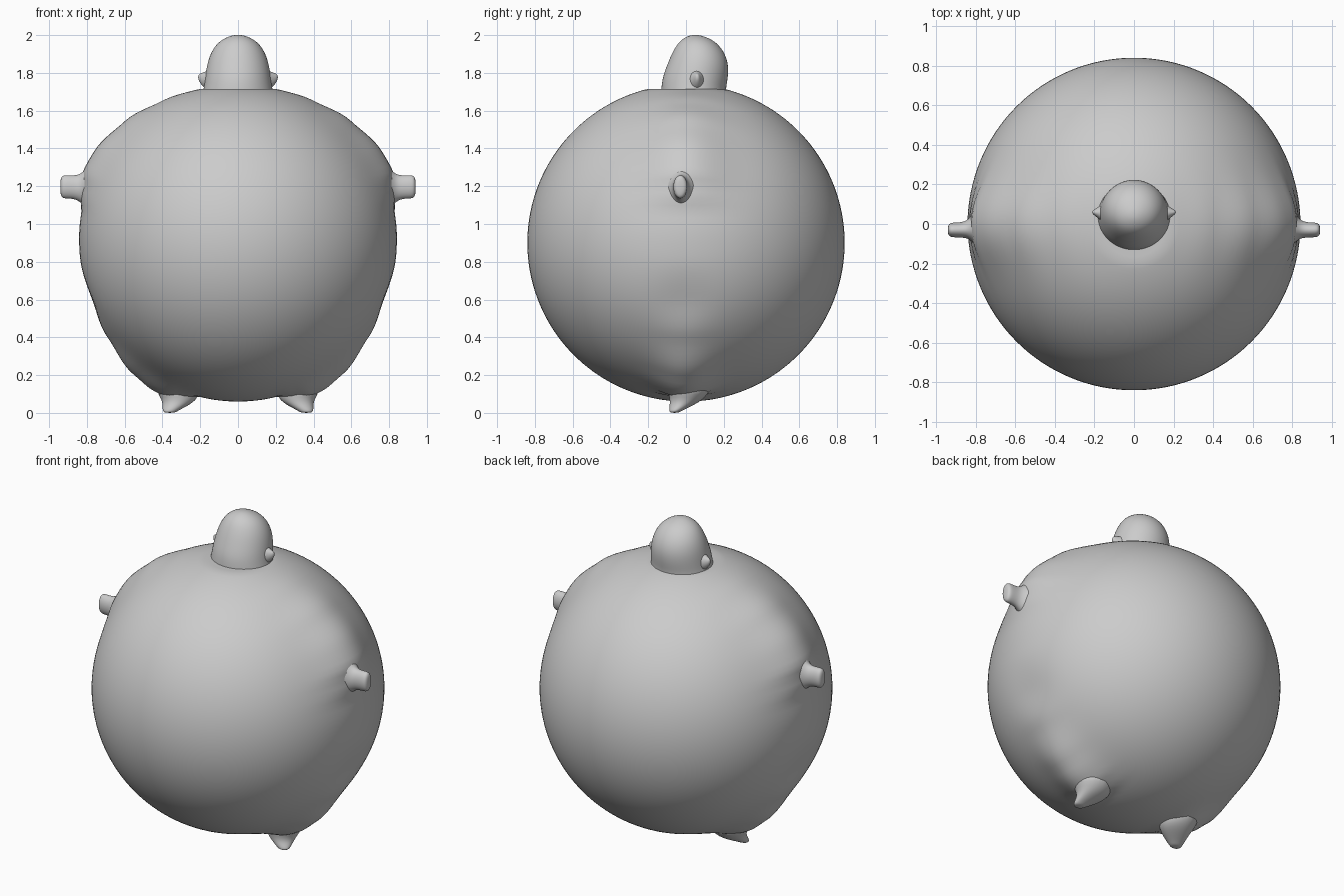
import bpy, bmesh, math
from mathutils import Vector

if "Cube" in bpy.data.objects:
    bpy.data.objects.remove(bpy.data.objects["Cube"])


def finish(bm, name, mirror=False, subdiv=0):
    bmesh.ops.recalc_face_normals(bm, faces=bm.faces)
    for f in bm.faces:
        f.smooth = True
    me = bpy.data.meshes.new(name)
    bm.to_mesh(me)
    bm.free()
    ob = bpy.data.objects.new(name, me)
    bpy.context.collection.objects.link(ob)
    if mirror:
        ob.modifiers.new("mirror", 'MIRROR')
    if subdiv:
        ob.modifiers.new("smooth", 'SUBSURF').levels = subdiv
        ob.modifiers["smooth"].render_levels = subdiv
    return ob


def loft(name, axis, sections, mirror=False, n=20):
    """Elliptical rings (centre, radius a, radius b) across an x or z axis."""
    u, v = {'x': (Vector((0, 1, 0)), Vector((0, 0, 1))),
            'z': (Vector((1, 0, 0)), Vector((0, 1, 0)))}[axis]
    bm = bmesh.new()
    rings = []
    for c, a, b in sections:
        rings.append([bm.verts.new(Vector(c) + u * a * math.cos(t) + v * b * math.sin(t))
                      for t in (2 * math.pi * i / n for i in range(n))])
    for r, s in zip(rings, rings[1:]):
        for i in range(n):
            j = (i + 1) % n
            bm.faces.new((r[i], r[j], s[j], s[i]))
    bm.faces.new(rings[0])
    bm.faces.new(rings[-1])
    return finish(bm, name, mirror, 2)


def swell(angle):
    """Extra radius along the side outline, by elevation in degrees."""
    pts = [(-90, 0), (-76, 0), (-70, .03), (-65, .06), (-60, .062), (-52, .05),
           (-36, .013), (-21, -.012), (-5, 0), (10, .004), (19, .035), (25, .064),
           (33, .063), (47, .04), (62, .012), (75, 0), (90, 0)]
    for (a, p), (b, q) in zip(pts, pts[1:]):
        if a <= angle <= b:
            t = (angle - a) / (b - a)
            return p + (q - p) * t * t * (3 - 2 * t)
    return 0


# Round body with shoulder and leg ridges on both sides
bm = bmesh.new()
bmesh.ops.create_uvsphere(bm, u_segments=128, v_segments=80, radius=0.84)
for vert in bm.verts:
    p = vert.co
    angle = math.degrees(math.atan2(p.z, abs(p.x)))
    width = 0.2 if p.z > 0 else 0.15
    centre = 0.0 if p.z > 0 else -0.01
    fall = math.exp(-((p.y - centre) / width) ** 2)
    vert.co = p * (1 + swell(angle) * fall / 0.84)
    vert.co.z = min(vert.co.z + 0.9, 1.716)
finish(bm, "body")

# Head dome, leaning slightly back
loft("head", 'z', [((0, y, z), a, b) for z, y, a, b in [
    (1.66, .04, .19, .175), (1.70, .04, .188, .174), (1.73, .042, .182, .174),
    (1.78, .05, .176, .175), (1.84, .062, .167, .165), (1.90, .066, .149, .144),
    (1.95, .062, .118, .112), (1.98, .056, .08, .076), (1.997, .05, .038, .035),
    (2.001, .05, .01, .01)]])

# Pointed ears
loft("ears", 'x', [((.11, .05, 1.755), .07, .065), ((.16, .055, 1.76), .045, .055),
                   ((.19, .058, 1.765), .022, .035), ((.212, .06, 1.778), .008, .014)], True)

# Stubby arms flaring into the body
loft("arms", 'x', [((.74, -.02, 1.20), .16, .16), ((.80, -.02, 1.19), .085, .105),
                   ((.835, -.025, 1.19), .05, .075), ((.865, -.03, 1.195), .039, .062),
                   ((.91, -.03, 1.197), .038, .063), ((.932, -.03, 1.197), .035, .06),
                   ((.941, -.03, 1.197), .018, .036)], True)

# Small feet tapering to the ground
loft("feet", 'z', [((.33, .02, .16), .13, .13), ((.305, .01, .075), .10, .095),
                   ((.335, -.03, .035), .064, .058), ((.358, -.055, .012), .042, .034),
                   ((.362, -.062, .0), .028, .022)], True)
